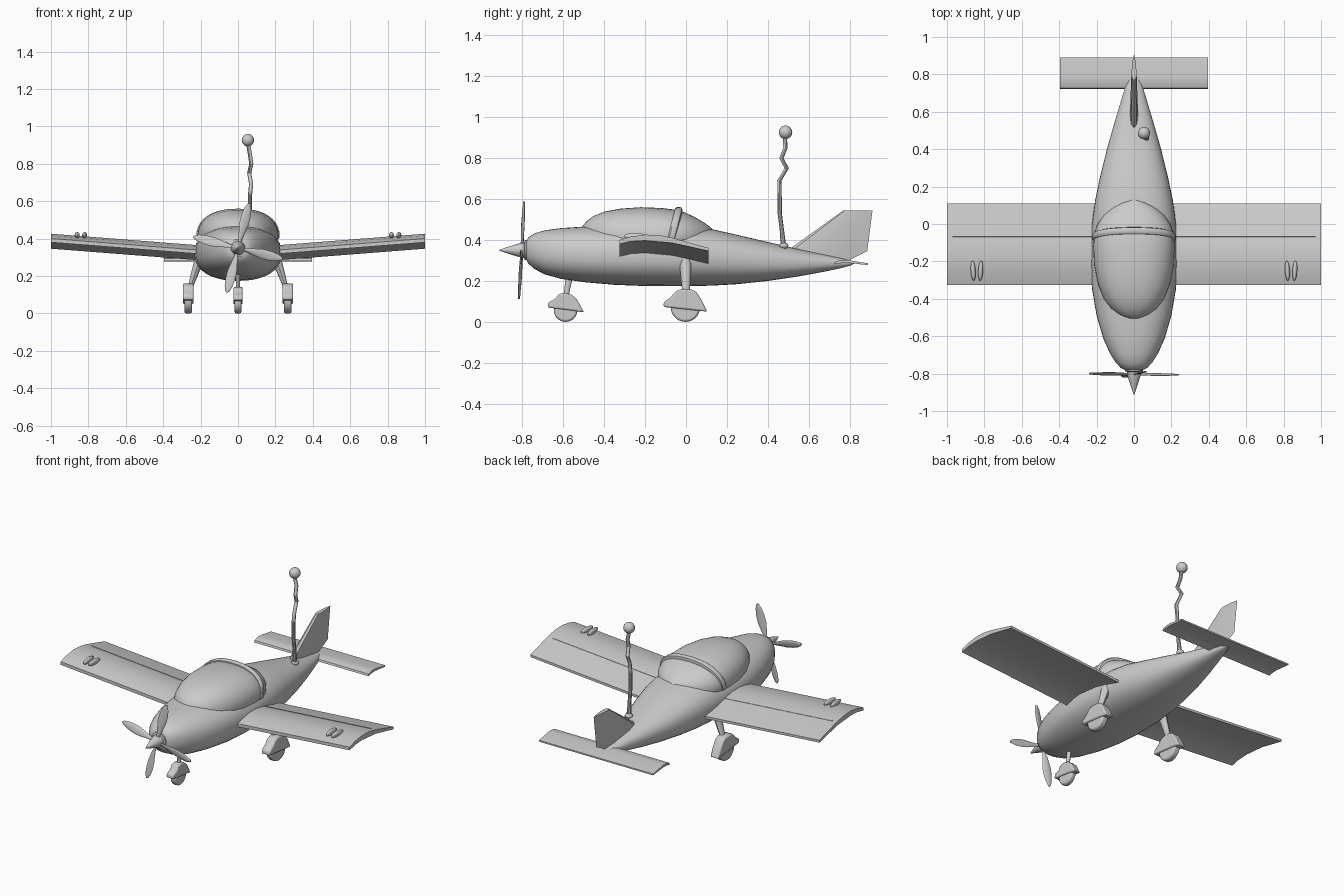
import bpy, bmesh, math
from mathutils import Matrix, Vector

if "Cube" in bpy.data.objects:
    bpy.data.objects.remove(bpy.data.objects["Cube"])


def finish(name, bm, mirror=False, bevel=0, angle=35):
    bmesh.ops.recalc_face_normals(bm, faces=bm.faces)
    me = bpy.data.meshes.new(name)
    bm.to_mesh(me)
    bm.free()
    ob = bpy.data.objects.new(name, me)
    bpy.context.collection.objects.link(ob)
    if bevel:
        m = ob.modifiers.new("bevel", "BEVEL")
        m.width, m.segments = bevel, 2
    if mirror:
        ob.modifiers.new("mirror", "MIRROR")
    bpy.ops.object.select_all(action="DESELECT")
    bpy.context.view_layer.objects.active = ob
    ob.select_set(True)
    bpy.ops.object.shade_smooth_by_angle(angle=math.radians(angle))
    return ob


def loft(bm, rings):
    rows = [[bm.verts.new(p) for p in r] for r in rings]
    n = len(rows[0])
    for a, b in zip(rows, rows[1:]):
        for i in range(n):
            j = (i + 1) % n
            bm.faces.new((a[i], a[j], b[j], b[i]))
    bm.faces.new(rows[0])
    bm.faces.new(rows[-1])


def oval(y, w, top, bot, mid=None, n=2.3, count=40, lean=0.0):
    """Superellipse cross-section in the xz plane."""
    mid = (top + bot) / 2 if mid is None else mid
    ring = []
    for i in range(count):
        a = 2 * math.pi * i / count
        c, s = math.cos(a), math.sin(a)
        x = w * math.copysign(abs(c) ** (2 / n), c)
        h = top - mid if s > 0 else mid - bot
        z = mid + h * math.copysign(abs(s) ** (2 / n), s)
        ring.append((x, y + lean * (z - top), z))
    return ring


def ball(name, center, scale, mirror=False, rot=0):
    bm = bmesh.new()
    m = Matrix.Translation(center) @ Matrix.Rotation(rot, 4, "Z") @ Matrix.Diagonal((*scale, 1))
    bmesh.ops.create_uvsphere(bm, u_segments=24, v_segments=14, radius=1, matrix=m)
    return finish(name, bm, mirror)


# Fuselage: y, half width, top, bottom
body = [(-.78, .05, .395, .305), (-.77, .07, .412, .285), (-.74, .098, .432, .258),
        (-.69, .13, .447, .232), (-.61, .165, .458, .21), (-.49, .2, .466, .193),
        (-.35, .224, .47, .181), (-.2, .233, .47, .175), (0, .225, .465, .174),
        (.126, .208, .453, .177), (.25, .182, .425, .184), (.4, .145, .39, .2),
        (.55, .102, .355, .222), (.68, .063, .328, .246), (.76, .038, .31, .263),
        (.8, .022, .3, .274), (.82, .008, .293, .283)]
bm = bmesh.new()
loft(bm, [oval(*s) for s in body])
finish("fuselage", bm)

# Canopy: y, half width, top
glass = [(-.512, .015, .45), (-.505, .05, .468), (-.485, .088, .493), (-.45, .128, .518),
         (-.4, .162, .538), (-.32, .193, .553), (-.22, .213, .56), (-.12, .218, .556),
         (-.05, .213, .548), (.0, .195, .532), (.05, .16, .508), (.09, .115, .484),
         (.115, .075, .466), (.13, .02, .453)]
bm = bmesh.new()
loft(bm, [oval(y, w, t, .36, .41) for y, w, t in glass])
finish("canopy", bm)

# Roll bar over the canopy
bm = bmesh.new()
loft(bm, [oval(-.036 + dy, .212 + g, .549 + g, .37, .41, lean=.25)
          for dy, g in ((-.019, -.01), (-.017, .006), (-.009, .011), (.009, .011), (.017, .006), (.019, -.01))])
finish("roll_bar", bm)

# Wings: thin cambered plate with dihedral
wing = [(-.325, .38), (-.325, .4), (-.27, .416), (-.2, .426), (-.13, .423), (-.065, .41),
        (.11, .361), (.11, .346), (-.065, .385), (-.2, .397), (-.27, .393)]
bm = bmesh.new()
loft(bm, [[(x, y, z - .078 * (1 - x)) for y, z in wing] for x in (.12, .63, 1)])
finish("wing", bm, True, angle=15)

# Aileron hinge strips along the crease
bm = bmesh.new()
loft(bm, [[(x, -.065 + dy, .410 + dz - .078 * (1 - x)) for dy, dz in
           ((-.004, 0), (-.003, .003), (.003, .001), (.004, -.003))] for x in (.2, .97)])
finish("wing_hinge", bm, True)

# Small streamlined pods on the wings
for i, x in enumerate((.82, .86)):
    ball(f"wing_pod_{i + 1}", (x, -.25, .418), (.013, .053, .017), True, (.06, -.06)[i])

# Tailplane
tail = [(.723, .281), (.727, .293), (.755, .302), (.79, .302), (.89, .286),
        (.89, .277), (.79, .288), (.75, .286)]
bm = bmesh.new()
loft(bm, [[(x, y, z) for y, z in tail] for x in (-.395, .395)])
finish("tailplane", bm, angle=25)

# Tail fin: z, front y, back y, half thickness
bm = bmesh.new()
lens = ((0, 0), (.06, .7), (.25, 1), (.7, .6), (1, .05), (.7, -.6), (.25, -1), (.06, -.7))
loft(bm, [[(t * k, a + (b - a) * u, z) for u, k in lens]
          for z, a, b, t in ((.29, .45, .775, .02), (.345, .49, .885, .022), (.545, .77, .911, .014))])
finish("tail_fin", bm, angle=25)

# Propeller, spinner and hub ring
tilt = Matrix.Translation((0, -.803, .35)) @ Matrix.Rotation(math.radians(-3), 4, "X")
bm = bmesh.new()
sections = ((.01, .009), (.05, .011), (.085, .018), (.13, .026), (.175, .026), (.215, .02), (.238, .011), (.246, .003))
for k in range(4):
    spin = Matrix.Rotation(math.radians(14 + 90 * k), 4, "Y")
    rings = []
    for r, c in sections:
        tw = math.radians(28 - 90 * r)
        ring = []
        for i in range(10):
            a = 2 * math.pi * i / 10
            u, v = c * math.cos(a), .005 * math.sin(a)
            p = Vector((u * math.cos(tw) - v * math.sin(tw), u * math.sin(tw) + v * math.cos(tw), r))
            ring.append(tilt @ spin @ p)
        rings.append(ring)
    loft(bm, rings)
finish("propeller", bm)
bm = bmesh.new()
loft(bm, [oval(y, r, .35 + r, .35 - r, n=2, count=24) for y, r in
          ((-.912, .002), (-.88, .013), (-.84, .026), (-.805, .036), (-.785, .038), (-.765, .038))])
finish("spinner", bm)
bm = bmesh.new()
loft(bm, [oval(y, r, .35 + r, .35 - r, n=2, count=24) for y, r in
          ((-.79, .04), (-.787, .049), (-.772, .049), (-.765, .04))])
finish("hub_ring", bm)


# Landing gear: wheel, streamlined fairing and tapered leg
def gear(name, x, y, r, s, fairing, top, bottom, mirror):
    bm = bmesh.new()
    m = Matrix.Translation((x, y, r)) @ Matrix.Rotation(math.pi / 2, 4, "Y")
    bmesh.ops.create_cone(bm, cap_ends=True, segments=28, radius1=r, radius2=r, depth=.042 * s, matrix=m)
    finish(name + "_wheel", bm, mirror, .01)
    bm = bmesh.new()
    loft(bm, [[(x + h, y + a, z) for a, z in fairing] for h in (-.029 * s, .029 * s)])
    finish(name + "_fairing", bm, mirror, .008)
    bm = bmesh.new()
    rings = []
    for cx, cy, cz, hx, hy in (bottom, top):
        rings.append([(cx + hx * math.cos(i * math.pi / 6), cy + hy * math.sin(i * math.pi / 6), cz)
                      for i in range(12)])
    loft(bm, rings)
    finish(name + "_leg", bm, mirror)


gear("main", .266, -.003, .072, 1,
     [(-.107, .073), (-.105, .098), (-.07, .122), (-.05, .148), (-.02, .16), (.03, .158), (.055, .145),
      (.08, .105), (.107, .05), (.05, .056)],
     (.195, -.003, .32, .03, .032), (.255, 0, .14, .014, .018), True)
gear("nose", 0, -.588, .058, .86,
     [(-.088, .07), (-.085, .095), (-.05, .113), (-.035, .135), (-.005, .142), (.03, .132), (.055, .11),
      (.09, .046), (.045, .053)],
     (0, -.565, .25, .013, .018), (0, -.585, .13, .01, .013), False)

# Bent aerial with a ball on top
path = [(.06, .477, .36), (.063, .468, .45), (.064, .458, .53), (.064, .457, .63), (.07, .456, .69),
        (.06, .492, .75), (.071, .466, .8), (.064, .486, .85), (.053, .482, .91)]
bm = bmesh.new()
loft(bm, [[(x + r * math.cos(i * math.pi / 5), y + r * math.sin(i * math.pi / 5), z) for i in range(10)]
          for (x, y, z), r in zip(path, [.015] + [.011] * 8)])
finish("aerial", bm)
ball("aerial_ball", (.053, .486, .926), (.033, .033, .033))
ball("aerial_base", (.06, .478, .372), (.022, .022, .016))
